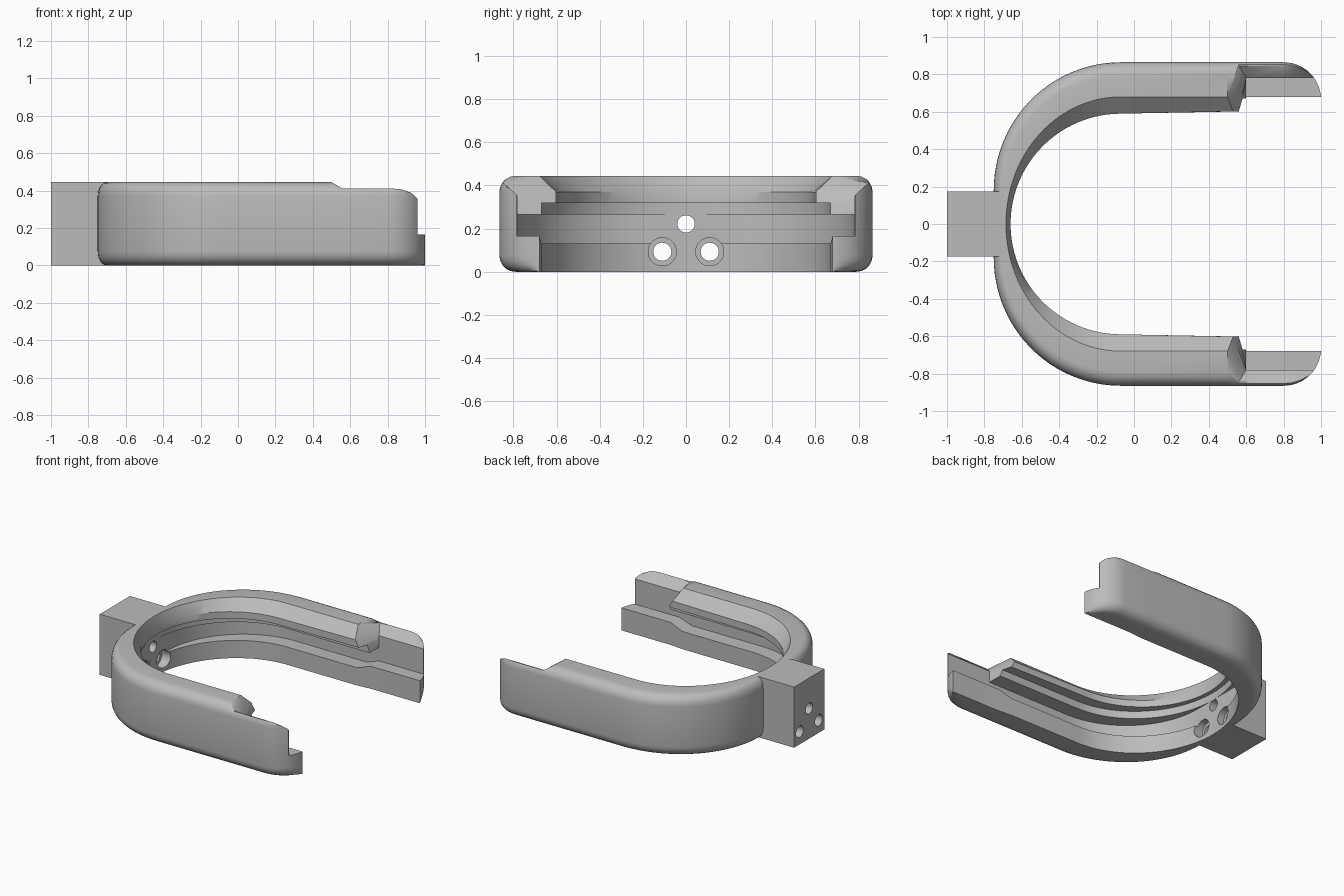
import bpy, bmesh, math
from mathutils import Matrix

cube = bpy.data.objects.get("Cube")
if cube:
    bpy.data.objects.remove(cube, do_unlink=True)

grey = bpy.data.materials.new("plain grey")
grey.use_nodes = True
grey.diffuse_color = (0.5, 0.5, 0.5, 1)
grey.node_tree.nodes["Principled BSDF"].inputs["Base Color"].default_value = (0.5, 0.5, 0.5, 1)


def make(name, bm):
    bmesh.ops.recalc_face_normals(bm, faces=bm.faces)
    mesh = bpy.data.meshes.new(name)
    bm.to_mesh(mesh)
    bm.free()
    mesh.materials.append(grey)
    ob = bpy.data.objects.new(name, mesh)
    bpy.context.collection.objects.link(ob)
    return ob


# Cross-section of one arm: outer roundings as (inset, height)
OUT, R, H, X0 = 0.865, 0.075, 0.445, -0.07
steps = [math.pi / 2 * i / 5 for i in range(6)]
low = [(R * (1 - math.sin(t)), R * (1 - math.cos(t))) for t in reversed(steps)]
low.reverse()                     # from the underside up to the outer wall
high = [(R * (1 - math.cos(t)), H - R + R * math.sin(t)) for t in steps]

# Inner points: y, z, back radius, back flat, lip end x, tip y, tip z, tip start x
inner = [
    (0.68, H, 0.615, 0, 0.50, 0.845, 0.41, 0.56),
    (0.59, 0.37, 0.59, 0, 0.53, 0.78, 0.35, 0.60),
    (0.59, 0.32, 0.59, 0, 0.56, 0.78, 0.33, 0.60),
    (0.67, 0.32, 0.62, 0, 0.58, 0.78, 0.30, 0.60),
    (0.67, 0.265, 0.62, 0, 0.60, 0.78, 0.28, 0.60),
    (0.78, 0.265, 0.62, 0.16, 0.60, 0.78, 0.265, 0.60),
    (0.78, 0.13, 0.62, 0.16, 0.50, 0.78, 0.165, 0.60),
    (0.67, 0.13, 0.62, 0, 0.50, 0.68, 0.165, 0.60),
    (0.67, 0, 0.62, 0, 0.50, 0.68, 0, 0.60),
]
LEDGE = 0.165


def back(t, centre=False):
    """Section around the curved back, t from 0 (side) to a quarter turn."""
    pts = [(OUT - d, z, 0.68 - d * 0.66, 0.18) for d, z in low + high]
    pts += [p[:4] for p in inner]
    return [(X0 - a * math.sin(t), 0 if centre else c + (y - c) * math.cos(t), z)
            for y, z, a, c in pts]


def lip_end():
    return ([(0.5, OUT - d, z) for d, z in low + high]
            + [(p[4], p[0] + (0.012 if p[0] < 0.6 else 0), p[1]) for p in inner])


def tip(x, start=False, wall=True):
    """Section of the thin-walled tip, rounded in plan towards its end."""
    u = max(0, min(1, (x - 0.8) / 0.2))
    yo = max(0.685, 0.665 + 0.2 * math.sqrt(1 - u * u))
    k = min(1, (yo - 0.68) / 0.09)
    pts = [(x, yo - d * k, z) for d, z in low]
    if not wall:
        pts += [(x, yo, LEDGE)] * (len(high) + 7)
        return pts + [(x, p[5], p[6]) for p in inner[7:]]
    k = min(1, (yo - 0.78) / 0.08)
    for d, z in high:
        d = min(d, 0.012) * k
        y = yo - d
        pts.append((x, y, min(z, 0.41, 0.352 + (y - 0.78) * 0.92)))
    for i, p in enumerate(inner):
        y, z = p[5], p[6]
        if i == 0:
            y = min(y, yo - 0.02 * k)
            z = min(z, 0.35 + (y - 0.78) * 0.92)
        pts.append((p[7] if start else x, y, z))
    if start:
        pts[:len(low + high)] = [(0.56, y, z) for _, y, z in pts[:len(low + high)]]
    return pts


# Stations run from one tip around the back to the other
XW = 0.96
rings = [tip(x, wall=False) for x in (1, 0.995, 0.985, 0.972, XW)]
rings += [tip(x) for x in (XW, 0.945, 0.925, 0.9, 0.87, 0.84, 0.8)]
rings += [tip(0.6, start=True), lip_end()]
rings += [back(math.pi / 2 * i / 24) for i in range(25)]
mirrored = [[(x, -y, z) for x, y, z in r] for r in reversed(rings)]
rings += [back(math.pi / 2, centre=True)] + mirrored

bm = bmesh.new()
grid = [[bm.verts.new(p) for p in r] for r in rings]
n = len(grid[0])
for a, b in zip(grid, grid[1:]):
    for i in range(n):
        j = (i + 1) % n
        bm.faces.new((a[i], a[j], b[j], b[i]))
for end in (grid[0], grid[-1]):
    bm.faces.new(end)
bmesh.ops.remove_doubles(bm, verts=bm.verts, dist=0.0003)
bmesh.ops.dissolve_degenerate(bm, edges=bm.edges, dist=0.0001)
frame = make("curved_frame", bm)

# Mounting block at the back
bm = bmesh.new()
bmesh.ops.create_cube(bm, size=1, matrix=Matrix.Translation((-0.85, 0, H / 2))
                      @ Matrix.Diagonal((0.3, 0.35, H, 1)))
block = make("mounting_block", bm)


def bore(name, y, z, r, x1, x2):
    cutter = bmesh.new()
    bmesh.ops.create_cone(cutter, cap_ends=True, segments=32, radius1=r, radius2=r,
                          depth=x2 - x1, matrix=Matrix.Translation(((x1 + x2) / 2, y, z))
                          @ Matrix.Rotation(math.pi / 2, 4, 'Y'))
    ob = make(name, cutter)
    ob.hide_render = True
    return ob


# Three through holes, the lower two with recesses for screw heads
cutters = [bore("upper_bore", 0, 0.222, 0.04, -1.1, -0.5)]
for side in (-1, 1):
    cutters.append(bore("lower_bore", side * 0.11, 0.093, 0.042, -1.1, -0.5))
    cutters.append(bore("screw_recess", side * 0.11, 0.093, 0.065, -0.74, -0.5))

for ob in (frame, block):
    bpy.ops.object.select_all(action='DESELECT')
    ob.select_set(True)
    bpy.context.view_layer.objects.active = ob
    for c in cutters:
        mod = ob.modifiers.new("hole", 'BOOLEAN')
        mod.operation, mod.solver, mod.object = 'DIFFERENCE', 'EXACT', c
        bpy.ops.object.modifier_apply(modifier=mod.name)
    bpy.ops.object.shade_smooth_by_angle(angle=math.radians(30))
for c in cutters:
    bpy.data.objects.remove(c, do_unlink=True)
